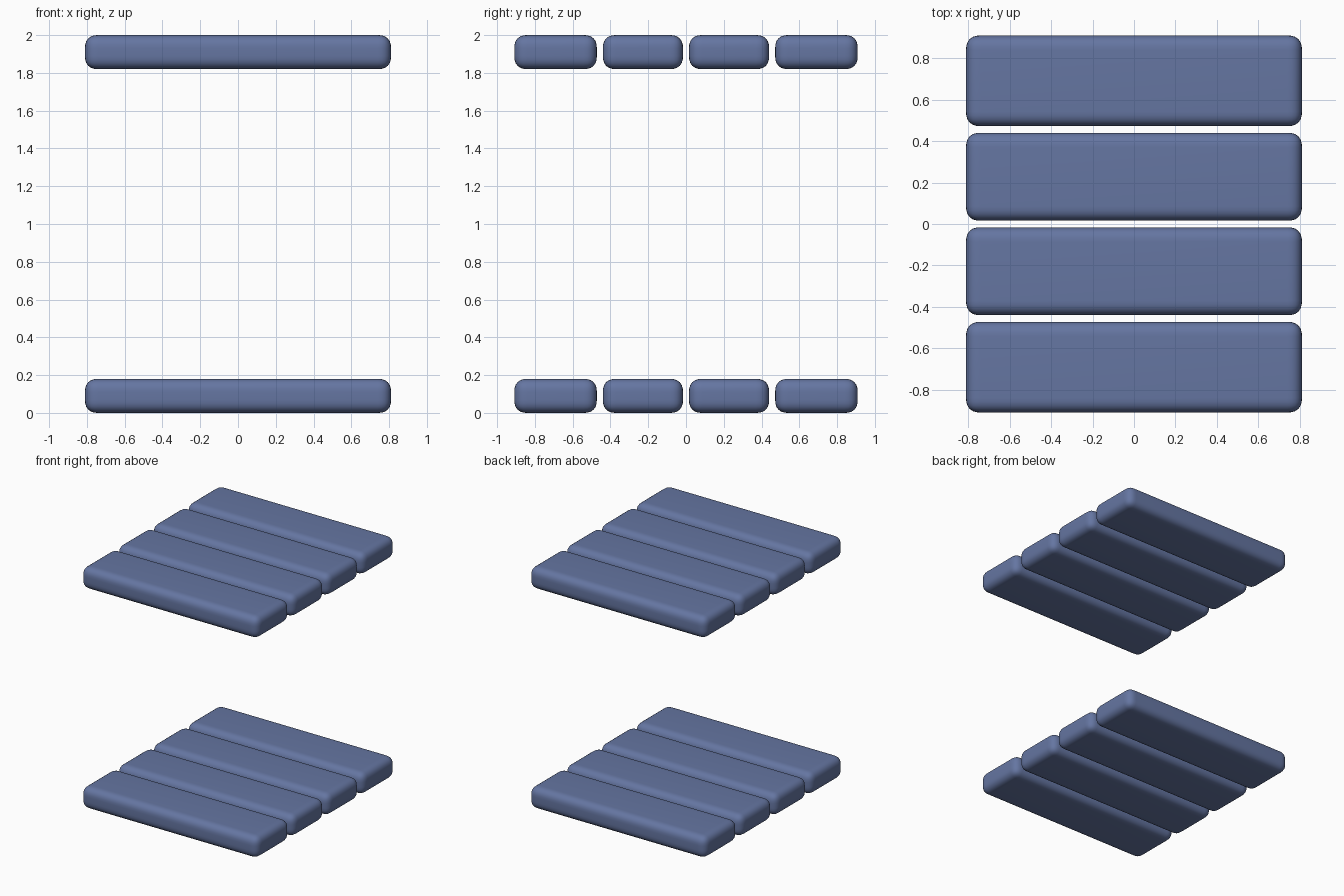
import bpy

if "Cube" in bpy.data.objects:
    bpy.data.objects.remove(bpy.data.objects["Cube"])

# Soft blue cushion material
blue = bpy.data.materials.new("soft_blue")
blue.diffuse_color = (0.13, 0.18, 0.36, 1)
blue.use_nodes = True
blue.node_tree.nodes["Principled BSDF"].inputs["Base Color"].default_value = blue.diffuse_color


def padded_slat(name, y0, y1, z0, z1, half_x=0.81):
    """Rounded, softly shaded bar running along x."""
    bpy.ops.mesh.primitive_cube_add(size=1, location=(0, (y0 + y1) / 2, (z0 + z1) / 2))
    ob = bpy.context.object
    ob.name = name
    ob.scale = (2 * half_x, y1 - y0, z1 - z0)
    bpy.ops.object.transform_apply(location=False, rotation=False, scale=True)
    bev = ob.modifiers.new("rounding", 'BEVEL')
    bev.width = 0.07
    bev.segments = 6
    bev.profile = 0.57
    ob.data.materials.append(blue)
    bpy.ops.object.shade_smooth()
    return ob


# Four slats in each layer: the outer pair is slightly wider
spans = [(-0.909, -0.472), (-0.44, -0.016), (0.016, 0.44), (0.472, 0.909)]
layers = {"lower": (0.0, 0.18), "upper": (1.82, 2.0)}

for layer, (z0, z1) in layers.items():
    for i, (y0, y1) in enumerate(spans, 1):
        padded_slat(f"{layer}_slat_{i}", y0, y1, z0, z1)
